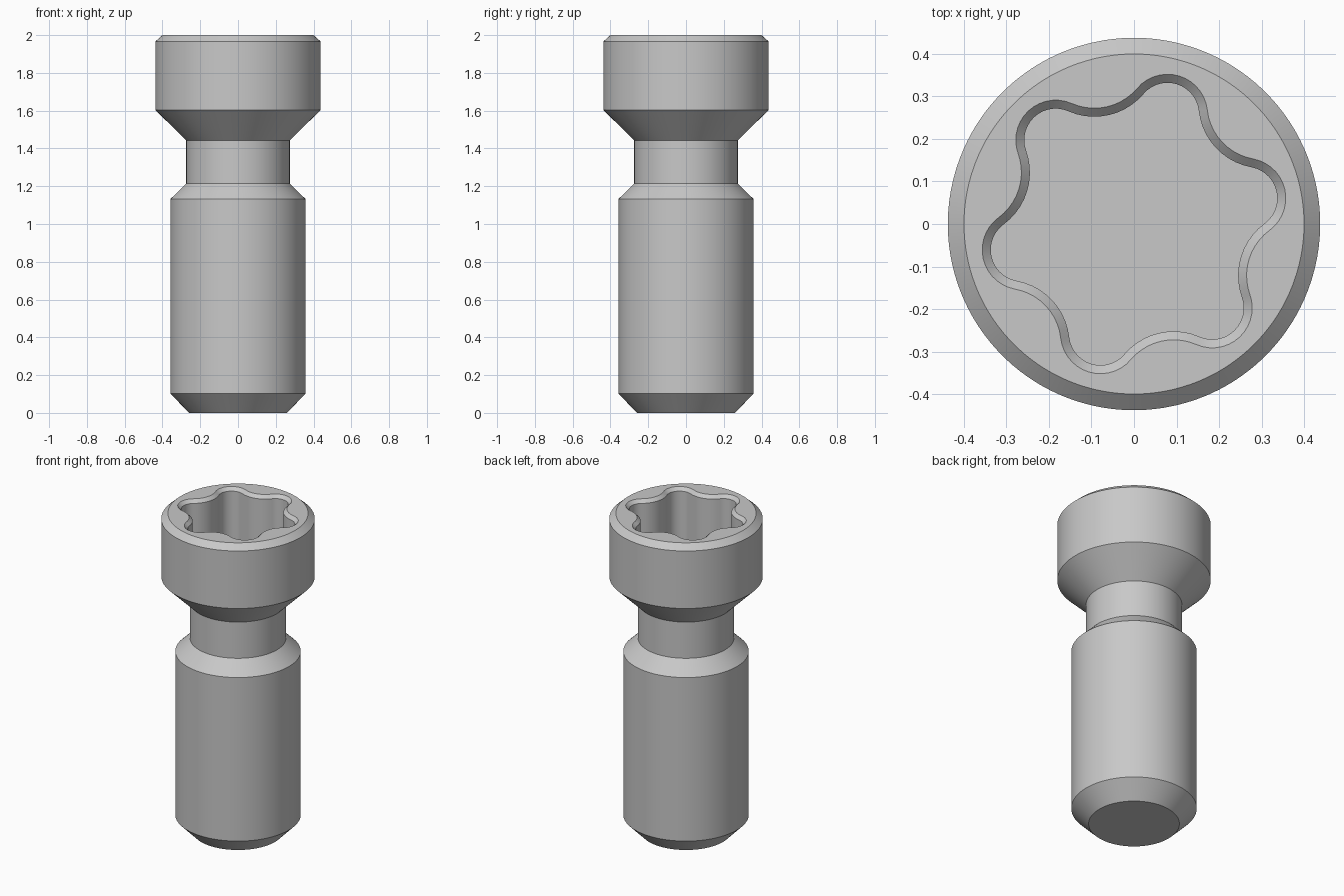
import bpy
import bmesh
from math import sin, cos, pi, radians, atan2, hypot

cube = bpy.data.objects.get("Cube")
if cube:
    bpy.data.objects.remove(cube, do_unlink=True)

# Six-lobe socket: lobe arcs joined tangentially to valley arcs
LOBES = 6
LOBE_DIST, LOBE_R = 0.27, 0.094
VALLEY_DIST, VALLEY_R = 0.415, 0.132
TURN = radians(13)
LOBE_STEPS, VALLEY_STEPS = 14, 10


def socket_outline(inset):
    """Points of the socket outline, moved inward by inset."""
    half = pi / LOBES
    # direction of the line from a lobe centre to the next valley centre
    join = atan2(VALLEY_DIST * sin(half), VALLEY_DIST * cos(half) - LOBE_DIST)
    points = []

    def arc(dist, radius, axis, start, end, steps):
        for i in range(steps):
            a = axis + start + (end - start) * i / steps
            points.append((dist * cos(axis) + radius * cos(a),
                           dist * sin(axis) + radius * sin(a)))

    for k in range(LOBES):
        axis = TURN + k * 2 * half
        arc(LOBE_DIST, LOBE_R - inset, axis, -join, join, LOBE_STEPS)
        sweep = join - half
        arc(VALLEY_DIST, VALLEY_R + inset, axis + half,
            pi + sweep, pi - sweep, VALLEY_STEPS)
    return points


rim = socket_outline(0)
wall = socket_outline(0.02)


def circle(radius):
    """Circle whose points line up with the socket rim."""
    return [(x * radius / hypot(x, y), y * radius / hypot(x, y)) for x, y in rim]


# Outer profile from the tip to the top of the head: radius, height
profile = [
    (0.259, 0), (0.358, 0.102),        # tip chamfer
    (0.358, 1.132), (0.274, 1.214),    # shank and shoulder
    (0.274, 1.442), (0.438, 1.604),    # neck and head underside
    (0.438, 1.966), (0.4, 2),          # head and top chamfer
]
sections = [(circle(r), z) for r, z in profile]
# Socket: rim, chamfer, wall down to the floor
sections += [(rim, 2), (wall, 1.98), (wall, 1.62)]

bm = bmesh.new()
rings = [[bm.verts.new((x, y, z)) for x, y in pts] for pts, z in sections]
count = len(rim)
for low, high in zip(rings, rings[1:]):
    for i in range(count):
        j = (i + 1) % count
        bm.faces.new((low[i], low[j], high[j], high[i]))
bm.faces.new(rings[0][::-1])   # tip end
bm.faces.new(rings[-1])        # socket floor
bmesh.ops.recalc_face_normals(bm, faces=bm.faces)

mesh = bpy.data.meshes.new("socket_screw")
bm.to_mesh(mesh)
bm.free()
screw = bpy.data.objects.new("socket_screw", mesh)
bpy.context.collection.objects.link(screw)

# Plain grey metal
grey = bpy.data.materials.new("grey_metal")
grey.use_nodes = True
colour = (0.58, 0.58, 0.58, 1)
grey.diffuse_color = colour
grey.node_tree.nodes["Principled BSDF"].inputs["Base Color"].default_value = colour
mesh.materials.append(grey)

bpy.ops.object.select_all(action="DESELECT")
screw.select_set(True)
bpy.context.view_layer.objects.active = screw
bpy.ops.object.shade_smooth_by_angle(angle=radians(30))
